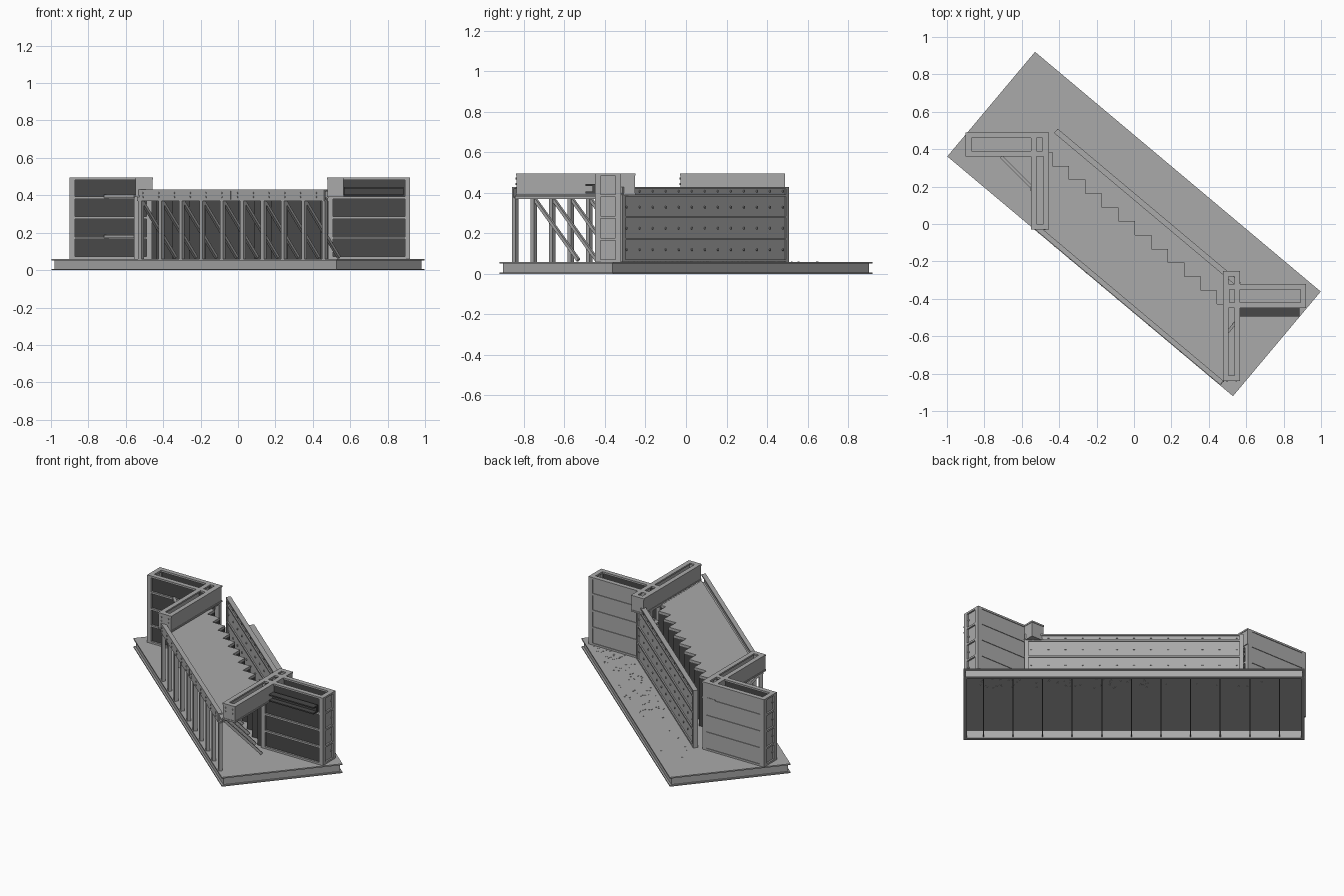
import bpy, bmesh, math, random
from mathutils import Matrix, Vector

if "Cube" in bpy.data.objects:
    bpy.data.objects.remove(bpy.data.objects["Cube"])

random.seed(4)
ROT = Matrix.Rotation(math.radians(-40), 4, 'Z')   # long axis of the slab
IDENT = Matrix.Identity(4)


def material(name, v):
    m = bpy.data.materials.new(name)
    m.diffuse_color = (v, v, v, 1)
    m.use_nodes = True
    m.node_tree.nodes["Principled BSDF"].inputs["Base Color"].default_value = m.diffuse_color
    return m


GREY = material("steel grey", 0.40)
DARK = material("dark panel", 0.065)


def finish(name, bm, mat):
    me = bpy.data.meshes.new(name)
    bmesh.ops.recalc_face_normals(bm, faces=bm.faces)
    bm.to_mesh(me)
    bm.free()
    me.materials.append(mat)
    ob = bpy.data.objects.new(name, me)
    bpy.context.collection.objects.link(ob)
    return ob


def add_box(bm, b, frame=IDENT):
    x0, x1, y0, y1, z0, z1 = b
    m = Matrix.Translation(((x0 + x1) / 2, (y0 + y1) / 2, (z0 + z1) / 2)) @ \
        Matrix.Diagonal((x1 - x0, y1 - y0, z1 - z0, 1))
    bmesh.ops.create_cube(bm, size=1, matrix=frame @ m)


def boxes(name, items, mat=GREY, frame=IDENT):
    bm = bmesh.new()
    for b in items:
        add_box(bm, b, frame)
    return finish(name, bm, mat)


def ring(x0, x1, y0, y1, z0, z1, w):
    """Four bars forming a flat rectangular frame."""
    return [(x0, x1, y0, y0 + w, z0, z1), (x0, x1, y1 - w, y1, z0, z1),
            (x0, x0 + w, y0 + w, y1 - w, z0, z1), (x1 - w, x1, y0 + w, y1 - w, z0, z1)]


def bars(name, segs, w, frame=IDENT, mat=GREY):
    """Square bars between pairs of points."""
    bm = bmesh.new()
    for a, b in segs:
        a, b = Vector(a), Vector(b)
        d = b - a
        m = Matrix.Translation((a + b) / 2) @ d.to_track_quat('Z', 'Y').to_matrix().to_4x4() @ \
            Matrix.Diagonal((w, w, d.length, 1))
        bmesh.ops.create_cube(bm, size=1, matrix=frame @ m)
    return finish(name, bm, mat)


def studs(name, pts, axis, r, h, frame=IDENT):
    """Small six-sided bolts."""
    bm = bmesh.new()
    turn = {'X': Matrix.Rotation(math.pi / 2, 4, 'Y'),
            'Y': Matrix.Rotation(math.pi / 2, 4, 'X'), 'Z': IDENT}[axis]
    for p in pts:
        bmesh.ops.create_cone(bm, cap_ends=True, segments=6, radius1=r, radius2=r, depth=h,
                              matrix=frame @ Matrix.Translation(p) @ turn)
    return finish(name, bm, GREY)


# Base: hollow slab with flanged edge and cross ribs underneath
L, W = 0.997, 0.365
boxes("base_plate", [(-L, L, -W, W, 0.052, 0.06)], frame=ROT)
boxes("base_edge_web", ring(-L + .012, L - .012, -W + .012, W - .012, 0.006, 0.053, 0.008), frame=ROT)
boxes("base_lower_flange", ring(-L, L, -W, W, 0, 0.007, 0.022), frame=ROT)
boxes("base_ribs", [(-0.85 + .173 * i - .003, -0.85 + .173 * i + .003, -W + .02, W - .02, 0.008, 0.053)
                    for i in range(11)], frame=ROT)
spots = [(random.uniform(-0.1, 0.9) if i > 8 else random.uniform(-0.8, 0), random.uniform(0.15, 0.33), 0.056)
         for i in range(110)]
studs("base_studs", spots, 'Z', 0.005, 0.012, ROT)

# Back wall: panel, horizontal ribs, posts and bolts
U = 0.64
boxes("back_wall_panel", [(-U, U, 0.106, 0.12, 0.06, 0.43)], frame=ROT)
boxes("back_wall_ribs", [(-U, U, 0.098, 0.128, z - .005, z + .005)
                         for z in (0.066, 0.172, 0.28, 0.387, 0.425)], frame=ROT)
boxes("back_wall_posts", [(u - .012, u + .012, 0.098, 0.128, 0.06, 0.43) for u in (-U + .012, U - .012)], frame=ROT)
studs("back_wall_bolts", [(-0.6 + 0.1 * i, 0.113, z) for i in range(13) for z in (0.12, 0.225, 0.33, 0.408)],
      'Y', 0.006, 0.024, ROT)

# Deck with stepped rear edge
steps = []
for k in range(11):
    x, y = -0.435 + 0.088 * k, 0.385 - 0.074 * k
    steps += [(x, y), (x, y - 0.074)]
outline = [(-0.52, 0.385)] + steps + [(0.48, -0.429), (0.48, -0.845), (-0.52, -0.01)]
bm = bmesh.new()
face = bm.faces.new([bm.verts.new((x, y, 0.37)) for x, y in outline])
ext = bmesh.ops.extrude_face_region(bm, geom=[face])
bmesh.ops.translate(bm, vec=(0, 0, 0.015), verts=[v for v in ext["geom"] if isinstance(v, bmesh.types.BMVert)])
finish("deck", bm, GREY)

# Folded sheet wall under the stepped edge
path = [(-0.52, 0.385)] + steps + [(0.48, -0.429)]
sheet = []
for (x0, y0), (x1, y1) in zip(path, path[1:]):
    sheet.append((min(x0, x1) - .004, max(x0, x1), min(y0, y1) - .004, max(y0, y1), 0.06, 0.372))
boxes("folded_wall", sheet, DARK)

# Front edge beam, posts and raking braces
V = -0.362
boxes("front_beam", [(-0.4, 0.25, V, V + .01, 0.37, 0.43), (0.254, 0.905, V, V + .01, 0.37, 0.43),
                     (-0.4, 0.905, V, V + .027, 0.422, 0.43), (-0.4, 0.905, V, V + .027, 0.37, 0.378)], frame=ROT)
studs("front_beam_bolts", [(-0.36 + 0.11 * i, V, z) for i in range(12) for z in (0.39, 0.412)], 'Y', 0.005, 0.008, ROT)
us = [-0.385 + 0.1425 * i for i in range(10)]
boxes("front_posts", [(u - .011, u + .011, V + .003, V + .025, 0.06, 0.37) for u in us], frame=ROT)
bars("raking_braces", [((u, V + .025, 0.365), (u, -0.06, 0.068)) for u in us[:-1]], 0.016, ROT)


# Wing: hollow box with dark inner panels, rib frames, corner posts and bolts
def wing(side, x0, x1, y0, y1, end):
    zs = (0.066, 0.172, 0.28, 0.387, 0.489)
    ribs = []
    for z in zs:
        ribs += ring(x0, x1, y0, y1, z - .006, z + .006, 0.03)
    boxes(side + "_wing_ribs", ribs)
    p = 0.028
    boxes(side + "_wing_posts", [(a, a + p, b, b + p, 0.06, 0.495)
                                 for a in (x0, x1 - p) for b in (y0, y1 - p)])
    ex = (x0 + .01, x0 + .018) if end < 0 else (x1 - .018, x1 - .01)
    boxes(side + "_wing_outer_panels", [(x0 + .01, x1 - .01, y1 - .012, y1 - .004, 0.06, 0.49),
                                        ex + (y0 + .01, y1 - .01, 0.06, 0.49)])
    boxes(side + "_wing_inner_panels", [(x0 + .02, x1 - .02, y0 + .012, y0 + .018, 0.06, 0.485),
                                        (x0 + .02, x1 - .02, y1 - .018, y1 - .012, 0.06, 0.485)], DARK)
    bx = x0 + .01 if end < 0 else x1 - .01
    studs(side + "_wing_bolts", [(bx, (y0 + y1) / 2 + d, z) for d in (-.03, .03)
                                 for z in (.12, .225, .33, .44)], 'X', 0.005, 0.008)


wing("left", -0.9, -0.46, 0.36, 0.49, -1)
wing("right", 0.48, 0.92, -0.45, -0.32, 1)


# Wing return: open trough laid across the deck
def trough(side, x0, x1, y0, y1, z0):
    boxes(side + "_return_sides", ring(x0 + .003, x1 - .003, y0 + .003, y1 - .003, z0, 0.493, 0.01))
    boxes(side + "_return_flanges", ring(x0, x1, y0, y1, 0.485, 0.495, 0.03)
          + ring(x0, x1, y0, y1, z0, z0 + .01, 0.03))
    studs(side + "_return_bolts", [((x0 + x1) / 2 + d, y0 + .002, z) for d in (-.025, .025)
                                   for z in (.445, .47)], 'Y', 0.005, 0.008)


trough("left", -0.55, -0.455, -0.03, 0.49, 0.39)
trough("right", 0.476, 0.568, -0.84, -0.25, 0.39)

# Corner struts on the left, waler on the right wing
bars("left_corner_struts", [((-0.71, 0.36, z), (-0.55, 0.2, z)) for z in (0.18, 0.395)], 0.018)
boxes("left_corner_post", [(-0.555, -0.535, 0.18, 0.2, 0.06, 0.39)])
boxes("right_waler", [(0.568, 0.885, -0.495, -0.45, 0.398, 0.406), (0.568, 0.885, -0.495, -0.45, 0.435, 0.443),
                      (0.568, 0.885, -0.462, -0.45, 0.398, 0.443)], DARK)
